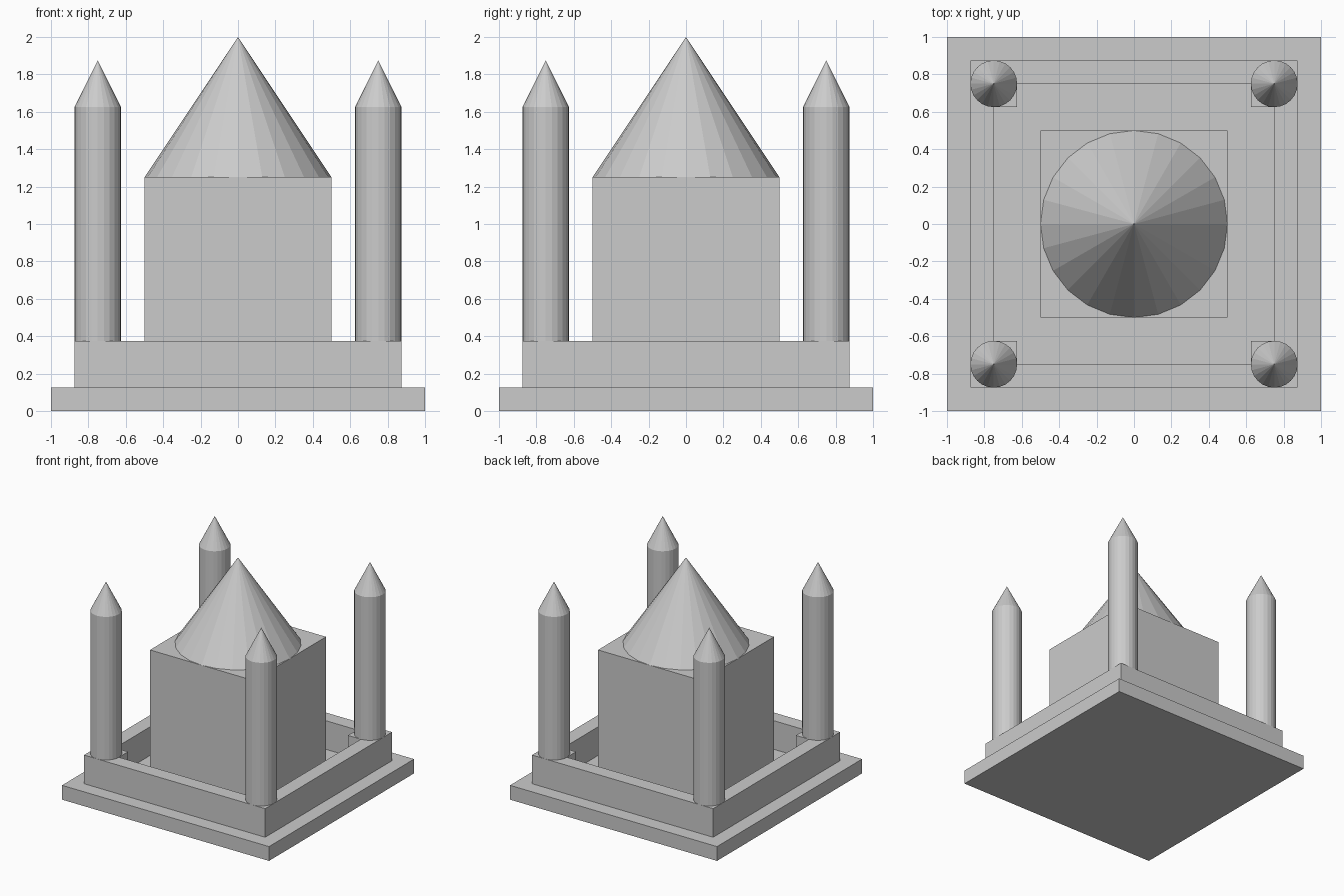
import bpy
import bmesh
from mathutils import Matrix, Vector

if "Cube" in bpy.data.objects:
    bpy.data.objects.remove(bpy.data.objects["Cube"], do_unlink=True)

SIDES = 24
STONE = (0.6, 0.6, 0.6, 1.0)

stone = bpy.data.materials.new("grey_stone")
stone.use_nodes = True
stone.diffuse_color = STONE
stone.node_tree.nodes["Principled BSDF"].inputs["Base Color"].default_value = STONE


def finish(name, bm):
    mesh = bpy.data.meshes.new(name)
    bm.to_mesh(mesh)
    bm.free()
    mesh.materials.append(stone)
    obj = bpy.data.objects.new(name, mesh)
    bpy.context.collection.objects.link(obj)


def box(name, x, y, width, depth, bottom, top):
    bm = bmesh.new()
    bmesh.ops.create_cube(bm, size=1)
    bmesh.ops.scale(bm, vec=(width, depth, top - bottom), verts=bm.verts)
    bmesh.ops.translate(bm, vec=Vector((x, y, (bottom + top) / 2)), verts=bm.verts)
    finish(name, bm)


def round_part(name, x, y, radius, tip_radius, bottom, top):
    bm = bmesh.new()
    bmesh.ops.create_cone(
        bm, cap_ends=True, segments=SIDES, radius1=radius, radius2=tip_radius,
        depth=top - bottom, matrix=Matrix.Translation((x, y, (bottom + top) / 2)))
    bmesh.ops.remove_doubles(bm, verts=bm.verts, dist=0.0001)
    finish(name, bm)


# Base slab, central hall and its conical roof
FLOOR, WALL_TOP, HALL_TOP = 0.125, 0.375, 1.25
box("base_slab", 0, 0, 2, 2, 0, FLOOR)
box("central_hall", 0, 0, 1, 1, FLOOR, HALL_TOP)
round_part("hall_roof", 0, 0, 0.5, 0, HALL_TOP, 2)

# Low perimeter walls between the corner posts
for side, s in (("right", -1), ("left", 1)):
    box(side + "_wall", s * 0.8125, 0, 0.125, 1.25, FLOOR, WALL_TOP)
for side, s in (("front", -1), ("back", 1)):
    box(side + "_wall", 0, s * 0.8125, 1.25, 0.125, FLOOR, WALL_TOP)

# Corner posts, each carrying a round tower with a pointed cap
for end, y in (("front", -0.75), ("back", 0.75)):
    for side, x in (("right", -0.75), ("left", 0.75)):
        corner = end + "_" + side
        box(corner + "_post", x, y, 0.25, 0.25, FLOOR, WALL_TOP)
        round_part(corner + "_tower", x, y, 0.125, 0.125, WALL_TOP, 1.625)
        round_part(corner + "_tower_cap", x, y, 0.125, 0, 1.625, 1.875)
